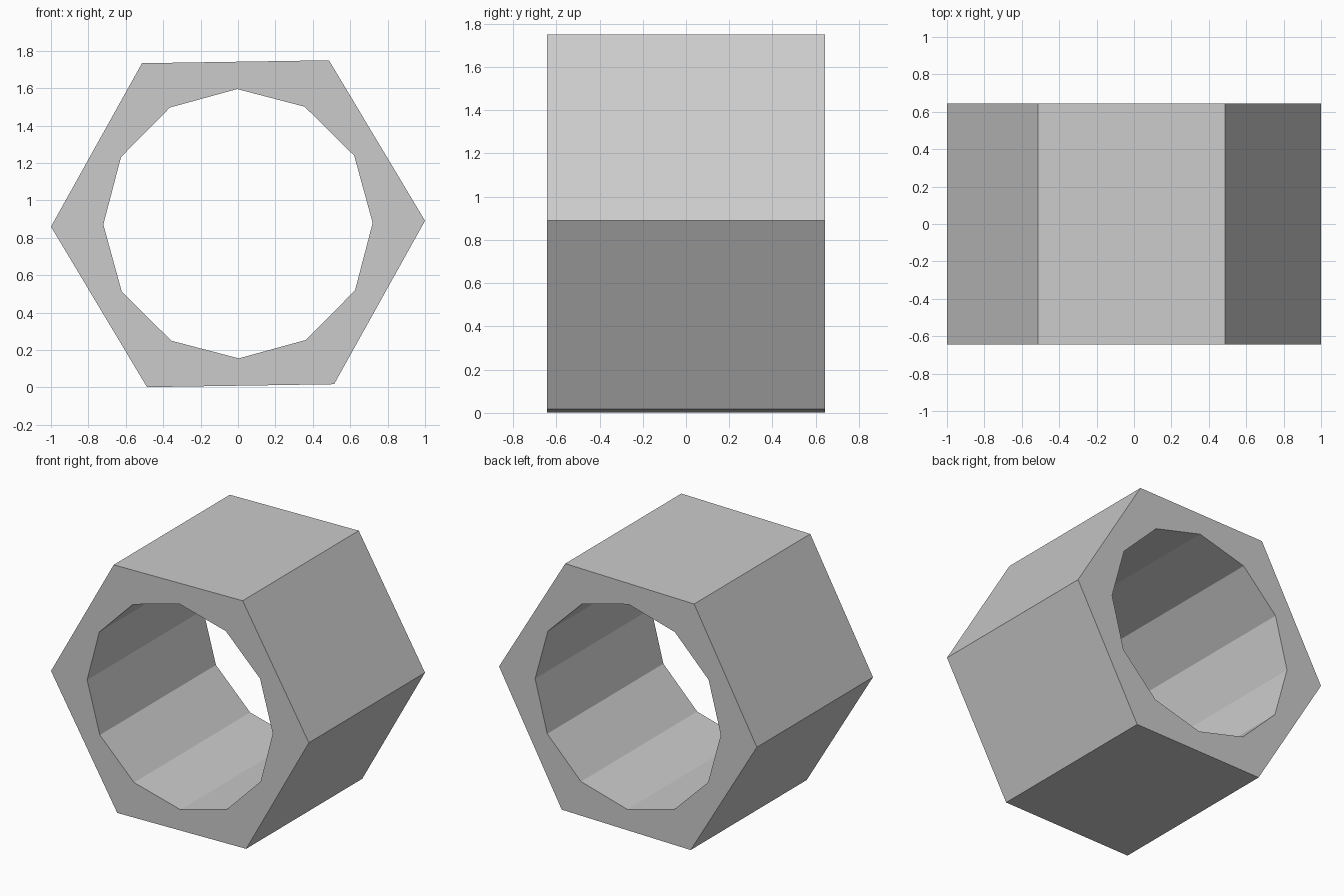
import bpy, bmesh
from math import cos, sin, radians

if "Cube" in bpy.data.objects:
    bpy.data.objects.remove(bpy.data.objects["Cube"])

CENTRE_Z, HALF_DEPTH = 0.875, 0.643

bm = bmesh.new()


def ring(sides, radius, turn, y):
    """Regular polygon of vertices in the xz plane."""
    angles = [radians(turn + 360 * i / sides) for i in range(sides)]
    return [bm.verts.new((radius * cos(a), y, CENTRE_Z + radius * sin(a))) for a in angles]


def wall(a, b):
    """Band of quads between two matching rings."""
    n = len(a)
    for i in range(n):
        j = (i + 1) % n
        bm.faces.new((a[i], a[j], b[j], b[i]))


# Hexagonal outside and twelve-sided bore, at the front and back
outer, inner = [], []
for y in (-HALF_DEPTH, HALF_DEPTH):
    outer.append(ring(6, 1.0, 0.9, y))
    inner.append(ring(12, 0.72, 0.35, y))
wall(*outer)
wall(*inner)

# End faces: three triangles per hexagon side
for o, n in zip(outer, inner):
    for k in range(6):
        o1, o2 = o[k], o[(k + 1) % 6]
        n1, n2, n3 = n[2 * k], n[2 * k + 1], n[(2 * k + 2) % 12]
        for tri in ((o1, o2, n2), (o1, n2, n1), (o2, n3, n2)):
            bm.faces.new(tri)

bmesh.ops.recalc_face_normals(bm, faces=bm.faces)
mesh = bpy.data.meshes.new("hex_nut")
bm.to_mesh(mesh)
bm.free()
bpy.context.collection.objects.link(bpy.data.objects.new("hex_nut", mesh))
